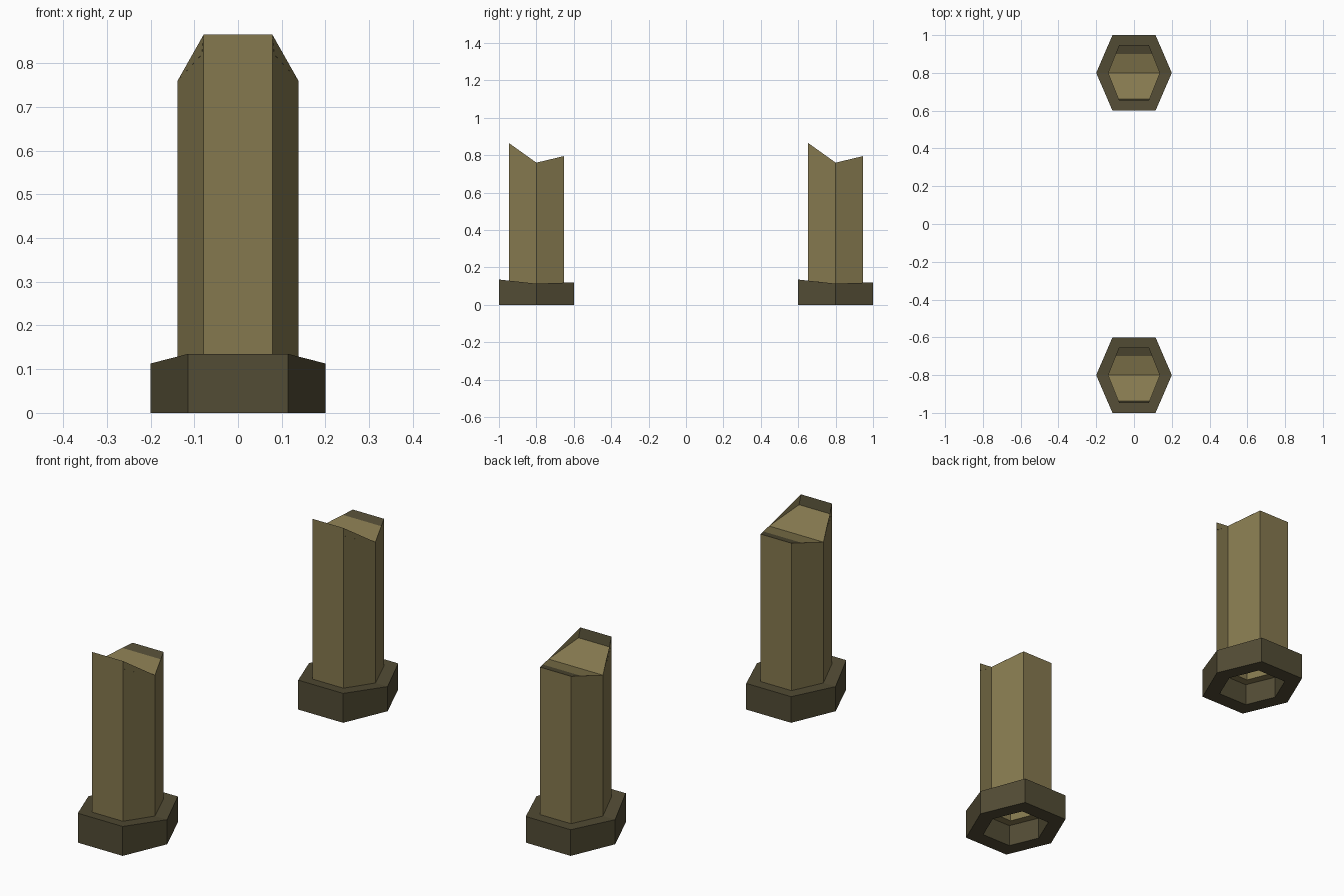
import bpy, bmesh

if "Cube" in bpy.data.objects:
    bpy.data.objects.remove(bpy.data.objects["Cube"])


def material(name, rgb):
    m = bpy.data.materials.new(name)
    m.diffuse_color = (*rgb, 1)
    m.use_nodes = True
    m.node_tree.nodes["Principled BSDF"].inputs["Base Color"].default_value = m.diffuse_color
    return m


KHAKI = material("khaki", (0.235, 0.19, 0.078))
OLIVE = material("dark olive", (0.085, 0.072, 0.035))


def hex_loop(bm, a, b, zs):
    """Six-sided loop: half width a, half depth b, heights at front, middle, back."""
    c = a * 0.57
    f, m, k = zs
    pts = [(-c, -b, f), (c, -b, f), (a, 0, m), (c, b, k), (-c, b, k), (-a, 0, m)]
    return [bm.verts.new(p) for p in pts]


def finish(bm, name, y, mats):
    me = bpy.data.meshes.new(name)
    bm.to_mesh(me)
    bm.free()
    for m in mats:
        me.materials.append(m)
    ob = bpy.data.objects.new(name, me)
    ob.location.y = y
    bpy.context.collection.objects.link(ob)
    return ob


def hex_shell(name, y, loops, mat):
    """Skin a chain of hexagonal loops."""
    bm = bmesh.new()
    rings = [hex_loop(bm, a, b, zs) for a, b, zs in loops]
    for r, s in zip(rings, rings[1:]):
        for i in range(6):
            j = (i + 1) % 6
            bm.faces.new((r[i], r[j], s[j], s[i]))
    return finish(bm, name, y, [mat])


def flat(z):
    return (z, z, z)


def post(tag, y):
    # wide foot with a hexagonal opening underneath and a notched top rim
    hex_shell(tag + "_foot", y, [
        (0.130, 0.132, flat(0.10)),
        (0.130, 0.132, flat(0.0)),
        (0.200, 0.200, flat(0.0)),
        (0.200, 0.200, (0.135, 0.113, 0.120)),
        (0.136, 0.145, (0.129, 0.113, 0.118)),
    ], OLIVE)
    # hollow column
    hex_shell(tag + "_column", y, [
        (0.090, 0.096, flat(0.70)),
        (0.090, 0.096, flat(0.10)),
        (0.138, 0.147, flat(0.10)),
        (0.138, 0.147, (0.865, 0.760, 0.795)),
    ], KHAKI)
    # valley-shaped top, with dark strips along the front and back edges
    bm = bmesh.new()
    rows = []
    for yy, z in [(-0.147, 0.865), (-0.138, 0.820), (0, 0.760), (0.1, 0.784), (0.147, 0.795)]:
        w = 0.138 - 0.059 * abs(yy) / 0.147
        rows.append([bm.verts.new((-w, yy, z)), bm.verts.new((w, yy, z))])
    for i, (r, s) in enumerate(zip(rows, rows[1:])):
        face = bm.faces.new((r[0], r[1], s[1], s[0]))
        face.material_index = 1 if i in (0, 3) else 0
    finish(bm, tag + "_top", y, [KHAKI, OLIVE])


for tag, y in (("front_post", -0.8), ("back_post", 0.8)):
    post(tag, y)

# consistent outward normals on the shells
for ob in bpy.data.objects:
    if not ob.name.endswith("_top"):
        bm = bmesh.new()
        bm.from_mesh(ob.data)
        bmesh.ops.recalc_face_normals(bm, faces=bm.faces)
        bm.to_mesh(ob.data)
        bm.free()
